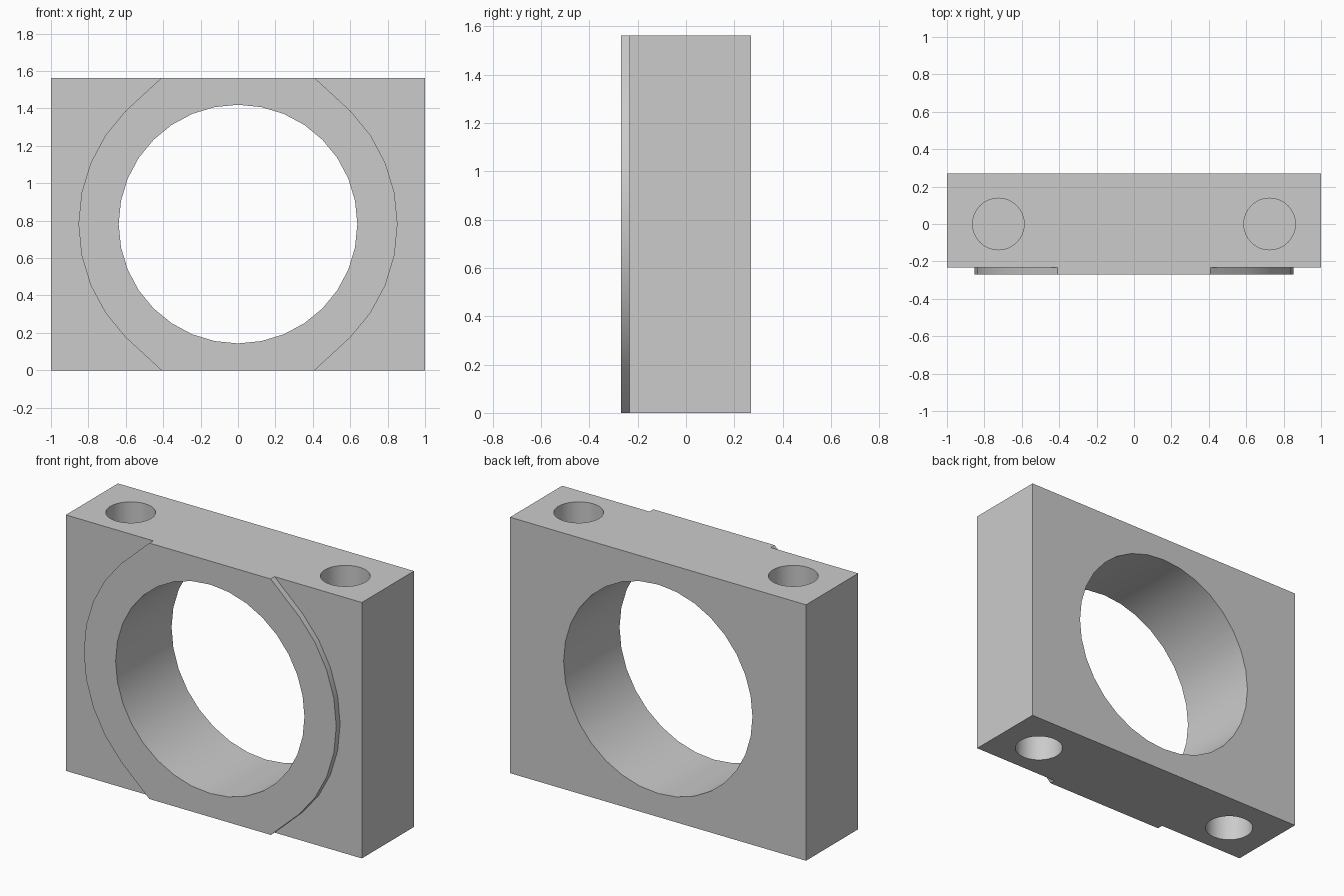
import bpy
import bmesh
from math import sin, cos, pi, radians
from mathutils import Matrix

if "Cube" in bpy.data.objects:
    bpy.data.objects.remove(bpy.data.objects["Cube"], do_unlink=True)

HEIGHT = 1.563
MID = HEIGHT / 2
BACK, FACE, LIP = 0.27, -0.233, -0.27
SIDES = 32

grey = bpy.data.materials.new("plain grey")
grey.use_nodes = True
grey.diffuse_color = (0.6, 0.6, 0.6, 1)
grey.node_tree.nodes["Principled BSDF"].inputs["Base Color"].default_value = (0.6, 0.6, 0.6, 1)


def extrude_profile(name, points, y0, y1):
    """Solid from an x/z outline, extruded along y."""
    bm = bmesh.new()
    face = bm.faces.new([bm.verts.new((x, y0, z)) for x, z in points])
    ext = bmesh.ops.extrude_face_region(bm, geom=[face])
    verts = [v for v in ext["geom"] if isinstance(v, bmesh.types.BMVert)]
    bmesh.ops.translate(bm, verts=verts, vec=(0, y1 - y0, 0))
    return finish(name, bm)


def upright_cylinder(name, radius, x, z, depth):
    bm = bmesh.new()
    bmesh.ops.create_cone(bm, cap_ends=True, segments=SIDES, radius1=radius,
                          radius2=radius, depth=depth,
                          matrix=Matrix.Translation((x, 0, z)))
    return finish(name, bm)


def finish(name, bm):
    bmesh.ops.recalc_face_normals(bm, faces=bm.faces[:])
    mesh = bpy.data.meshes.new(name)
    bm.to_mesh(mesh)
    bm.free()
    mesh.materials.append(grey)
    obj = bpy.data.objects.new(name, mesh)
    bpy.context.collection.objects.link(obj)
    return obj


def combine(target, other, operation):
    """Apply a boolean and discard the helper."""
    mod = target.modifiers.new(operation.title(), "BOOLEAN")
    mod.operation = operation
    mod.solver = "EXACT"
    mod.object = other
    bpy.context.view_layer.objects.active = target
    bpy.ops.object.modifier_apply(modifier=mod.name)
    bpy.data.objects.remove(other, do_unlink=True)


def arc(radius, start, end, steps):
    angles = [radians(start + (end - start) * i / steps) for i in range(steps + 1)]
    return [(radius * cos(a), MID + radius * sin(a)) for a in angles]


# Rectangular block
block = extrude_profile("bearing_block",
                        [(-1, 0), (1, 0), (1, HEIGHT), (-1, HEIGHT)], FACE, BACK)

# Raised front lip: round sides with slanted ends meeting the top and bottom
right_side = [(0.41, 0)] + arc(0.853, -45, 45, 8) + [(0.41, HEIGHT)]
left_side = [(-x, z) for x, z in reversed(right_side)]
lip = extrude_profile("front_lip", right_side + left_side, LIP, FACE + 0.05)
combine(block, lip, "UNION")

# Main bore, front to back
bore = extrude_profile("bore_cutter", arc(0.638, 0, 360, SIDES)[:-1], -1, 1)
combine(block, bore, "DIFFERENCE")

# Blind bolt holes in the top and bottom
HOLE_DEPTH = 0.35
for x in (-0.725, 0.725):
    for z in (0, HEIGHT):
        hole = upright_cylinder("hole_cutter", 0.138, x, z, 2 * HOLE_DEPTH)
        combine(block, hole, "DIFFERENCE")

# Smooth bores, sharp edges
bpy.ops.object.select_all(action="DESELECT")
block.select_set(True)
bpy.context.view_layer.objects.active = block
bpy.ops.object.shade_smooth_by_angle(angle=radians(30))
